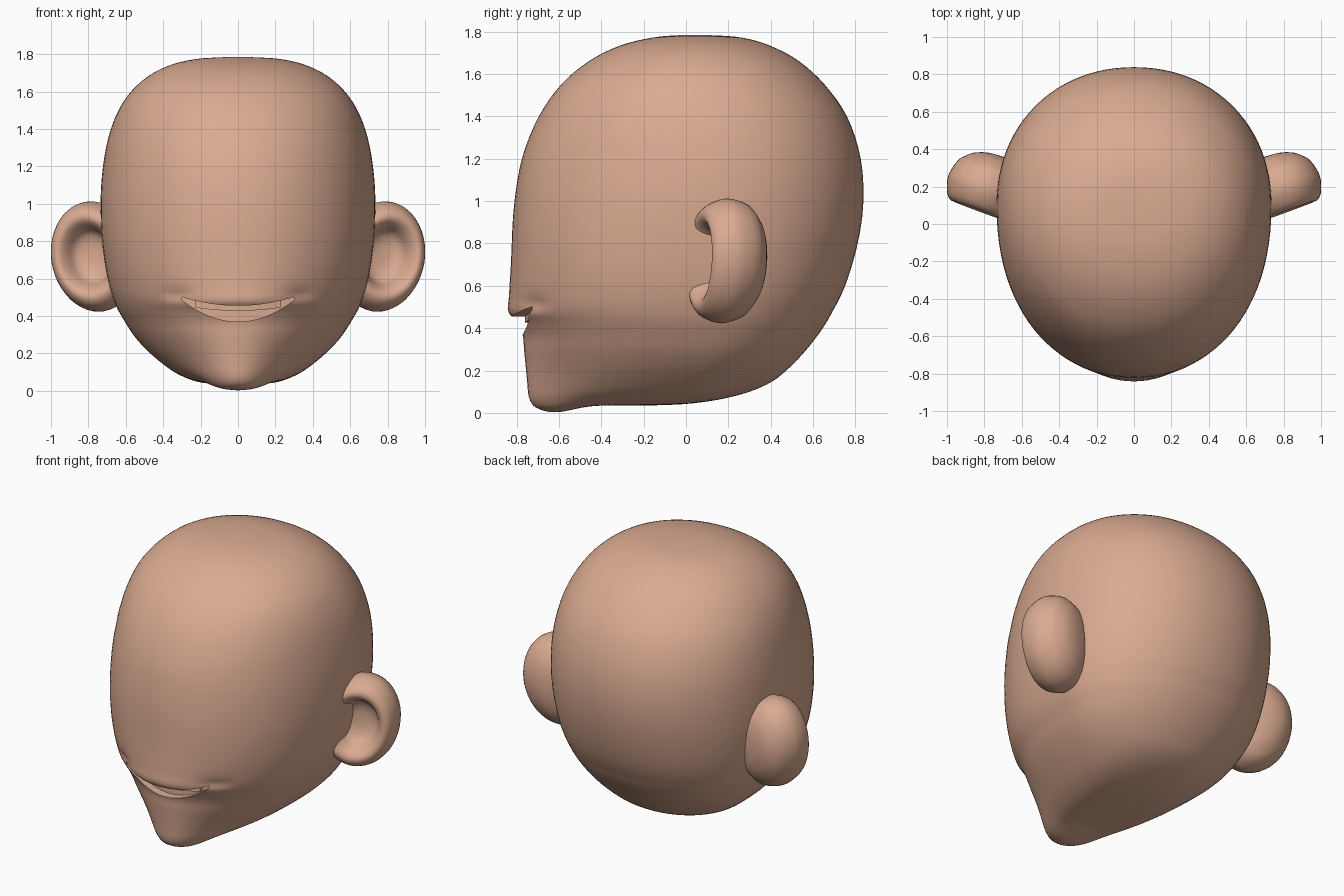
import bpy, bmesh, math
from mathutils import Vector

if "Cube" in bpy.data.objects:
    bpy.data.objects.remove(bpy.data.objects["Cube"])

skin = bpy.data.materials.new("warm_skin")
skin.diffuse_color = (0.70, 0.405, 0.285, 1)
skin.use_nodes = True
skin.node_tree.nodes["Principled BSDF"].inputs["Base Color"].default_value = skin.diffuse_color


def smooth_path(rows, steps):
    """Smooth curve through rows of numbers, spaced by chord length."""
    rows = [Vector(r) for r in rows]
    gap = [(b - a).length for a, b in zip(rows, rows[1:])]
    slope = [(b - a) / g for a, b, g in zip(rows, rows[1:], gap)]
    tangent = [slope[0]]
    for i in range(1, len(gap)):
        g, h = gap[i - 1], gap[i]
        tangent.append((slope[i - 1] * h + slope[i] * g) / (g + h))
    tangent.append(slope[-1])
    out = []
    for i, g in enumerate(gap):
        for k in range(steps):
            t = k / steps
            out.append(rows[i] * (2 * t ** 3 - 3 * t * t + 1)
                       + tangent[i] * g * (t ** 3 - 2 * t * t + t)
                       + rows[i + 1] * (3 * t * t - 2 * t ** 3)
                       + tangent[i + 1] * g * (t ** 3 - t * t))
    return out + [rows[-1]]


def loft(name, rings):
    """Bridge equal closed rings and cap both ends."""
    bm = bmesh.new()
    loops = [[bm.verts.new(p) for p in ring] for ring in rings]
    n = len(rings[0])
    for lo, hi in zip(loops, loops[1:]):
        for i in range(n):
            j = (i + 1) % n
            bm.faces.new((lo[i], lo[j], hi[j], hi[i]))
    bm.faces.new(loops[0][::-1])
    bm.faces.new(loops[-1])
    bmesh.ops.remove_doubles(bm, verts=bm.verts, dist=1e-5)
    bmesh.ops.recalc_face_normals(bm, faces=bm.faces)
    mesh = bpy.data.meshes.new(name)
    bm.to_mesh(mesh)
    bm.free()
    obj = bpy.data.objects.new(name, mesh)
    bpy.context.collection.objects.link(obj)
    mesh.materials.append(skin)
    return obj


def shade(obj, degrees=40):
    bpy.ops.object.select_all(action='DESELECT')
    obj.select_set(True)
    bpy.context.view_layer.objects.active = obj
    bpy.ops.object.shade_smooth_by_angle(angle=math.radians(degrees))


# Head slices: z, front y, back y, half width, y of widest point, chin bulge
slices = [
    (0.036, -0.45, -0.25, 0.04, -0.35, 0.0),
    (0.037, -0.62, -0.10, 0.12, -0.28, 0.07),
    (0.045, -0.70, 0.03, 0.20, -0.17, 0.11),
    (0.07, -0.735, 0.19, 0.28, -0.06, 0.13),
    (0.10, -0.745, 0.30, 0.34, -0.02, 0.135),
    (0.15, -0.75, 0.41, 0.41, 0.02, 0.13),
    (0.22, -0.757, 0.495, 0.49, 0.06, 0.12),
    (0.30, -0.765, 0.57, 0.56, 0.09, 0.10),
    (0.37, -0.772, 0.625, 0.605, 0.10, 0.085),
    (0.43, -0.80, 0.665, 0.64, 0.10, 0.09),
    (0.475, -0.838, 0.69, 0.66, 0.10, 0.108),
    (0.55, -0.836, 0.73, 0.685, 0.10, 0.078),
    (0.70, -0.827, 0.785, 0.715, 0.10, 0.035),
    (1.00, -0.81, 0.838, 0.735, 0.10, 0.012),
    (1.20, -0.775, 0.825, 0.722, 0.10, 0.0),
    (1.40, -0.695, 0.76, 0.68, 0.08, 0.0),
    (1.55, -0.59, 0.655, 0.61, 0.05, 0.0),
    (1.66, -0.46, 0.535, 0.51, 0.05, 0.0),
    (1.735, -0.31, 0.395, 0.38, 0.04, 0.0),
    (1.772, -0.16, 0.265, 0.24, 0.04, 0.0),
    (1.785, -0.01, 0.09, 0.05, 0.04, 0.0),
]
SEG = 96


def head_ring(z, front, back, w, yc, bulge):
    ring = []
    spread = min(0.22 + 0.36 * z, 0.38)
    power = 2 / (2.1 + 0.25 * max(0, 1 - abs(z - 0.5) / 0.7))   # fuller cheeks
    for i in range(SEG):
        a = 2 * math.pi * i / SEG
        s, c = math.sin(a), math.cos(a)
        e = power if c > 0 else 2 / 2.1
        x = w * math.copysign(abs(s) ** e, s)
        k = abs(c) ** e
        if c > 0:   # face side, with the chin and lip pushed forward
            y = yc - (yc - front - bulge) * k
            y -= bulge * math.exp(-(x / spread) ** 2) * min(1, 2 * c)
            # dimples above the mouth corners
            y += 0.02 * math.exp(-((abs(x) - 0.33) / 0.06) ** 2 - ((z - 0.515) / 0.03) ** 2)
        else:
            y = yc + (back - yc) * k
        # chin drops below the jaw
        drop = 0.042 * max(0, 1 - z / 0.2)
        zz = z - drop * math.exp(-((y + 0.63) / 0.13) ** 2 - (x / 0.2) ** 2)
        ring.append((x, y, max(zz, 0)))
    return ring


head = loft("head", [head_ring(*s) for s in smooth_path(slices, 4)])


def mouth_band(name, half, upper, lower, front, back):
    """Curved bar whose four edges are functions of x / 0.3 squared."""
    rings = []
    for i in range(33):
        x = half * (i / 16 - 1)
        q = (x / 0.3) ** 2
        u, l, f, b = upper(q), lower(q), front(q), back(q)
        rings.append([(x, f, l), (x, b, l), (x, b, u), (x, f, u)])
    return loft(name, rings)


# Crescent mouth opening
cutter = mouth_band("mouth_cutter", 0.3, lambda q: 0.455 + 0.047 * q,
                    lambda q: 0.37 + 0.115 * q, lambda q: -1.0, lambda q: -0.715 + 0.035 * q)
cutter.hide_render = True
mod = head.modifiers.new("mouth", 'BOOLEAN')
mod.operation = 'DIFFERENCE'
mod.solver = 'EXACT'
mod.object = cutter
bpy.context.view_layer.objects.active = head
bpy.ops.object.modifier_apply(modifier=mod.name)
bpy.data.objects.remove(cutter)
shade(head)

# Ridge inside the mouth, under the upper lip
ridge = mouth_band("mouth_ridge", 0.23, lambda q: 0.465 + 0.047 * q,
                   lambda q: 0.428 + 0.03 * q, lambda q: -0.76 + 0.06 * q,
                   lambda q: -0.69 + 0.05 * q)
shade(ridge)

# Ear profile from bowl centre over the rim to the back: radius, depth
profile = [(0, -0.02), (0.30, -0.01), (0.46, 0.02), (0.55, 0.07), (0.66, 0.105),
           (0.80, 0.105), (0.93, 0.06), (1.0, -0.01), (0.95, -0.08),
           (0.77, -0.145), (0.45, -0.19), (0, -0.205)]


def ear(name, side):
    across, facing = Vector((0.94, 0.34, 0)), Vector((0.34, -0.94, 0))
    rings = []
    for r, h in smooth_path(profile, 3):
        r = max(r, 0.002)
        ring = []
        for i in range(48):
            a = 2 * math.pi * i / 48
            v = 0.295 * r * math.sin(a)
            p = Vector((0.77, 0.168, 0.718)) + across * (0.24 * r * math.cos(a)) + facing * h
            p += Vector((0.07, 0.05, 1)) * v
            ring.append((side * p.x, p.y, p.z))
        rings.append(ring)
    shade(loft(name, rings), 60)


ear("ear_right", 1)
ear("ear_left", -1)
